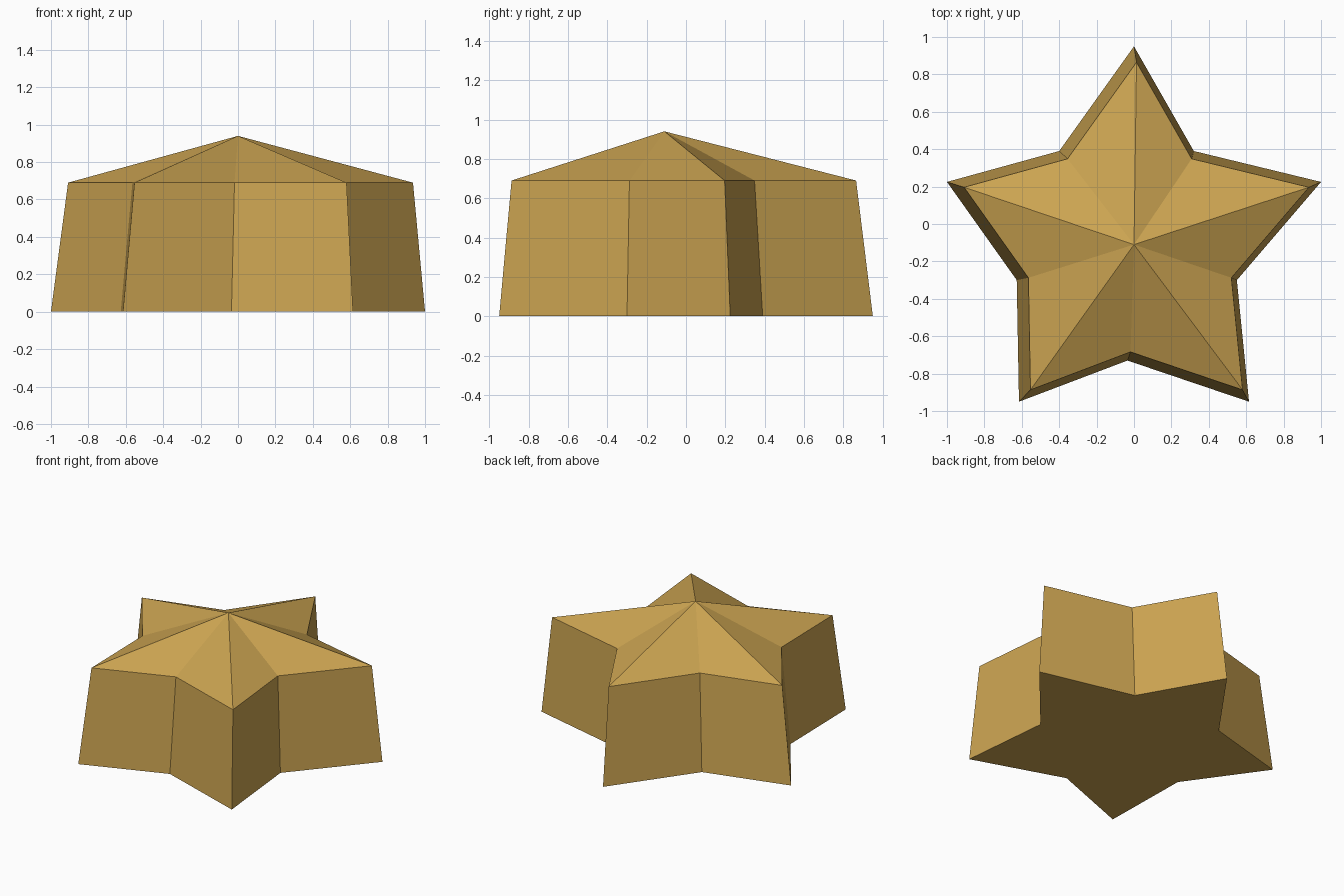
import bpy, bmesh

if "Cube" in bpy.data.objects:
    bpy.data.objects.remove(bpy.data.objects["Cube"])

# star outline of the base (slightly skewed inner corners)
OUTLINE = [(0, 0.95), (-0.40, 0.39), (-1, 0.225), (-0.627, -0.30), (-0.615, -0.95),
           (-0.035, -0.73), (0.615, -0.95), (0.55, -0.30), (1, 0.225), (0.32, 0.39)]
TAPER, SHIFT_X, SHIFT_Y = 0.922, 0.0135, -0.011
WALL_TOP = 0.69
APEX = (0, -0.11, 0.94)

gold = bpy.data.materials.new("dull gold")
gold.diffuse_color = (0.60, 0.37, 0.083, 1)
gold.use_nodes = True
gold.node_tree.nodes["Principled BSDF"].inputs["Base Color"].default_value = gold.diffuse_color

bm = bmesh.new()
base = [bm.verts.new((x, y, 0)) for x, y in OUTLINE]
rim = [bm.verts.new((x * TAPER + SHIFT_X, y * TAPER + SHIFT_Y, WALL_TOP)) for x, y in OUTLINE]
apex = bm.verts.new(APEX)

# underside, tapered walls and pointed cap
bm.faces.new(base[::-1])
n = len(OUTLINE)
for i in range(n):
    j = (i + 1) % n
    bm.faces.new((base[i], base[j], rim[j], rim[i]))
    bm.faces.new((rim[i], rim[j], apex))
bmesh.ops.recalc_face_normals(bm, faces=bm.faces)

mesh = bpy.data.meshes.new("star_block")
bm.to_mesh(mesh)
bm.free()
mesh.materials.append(gold)
star = bpy.data.objects.new("star_block", mesh)
bpy.context.collection.objects.link(star)
